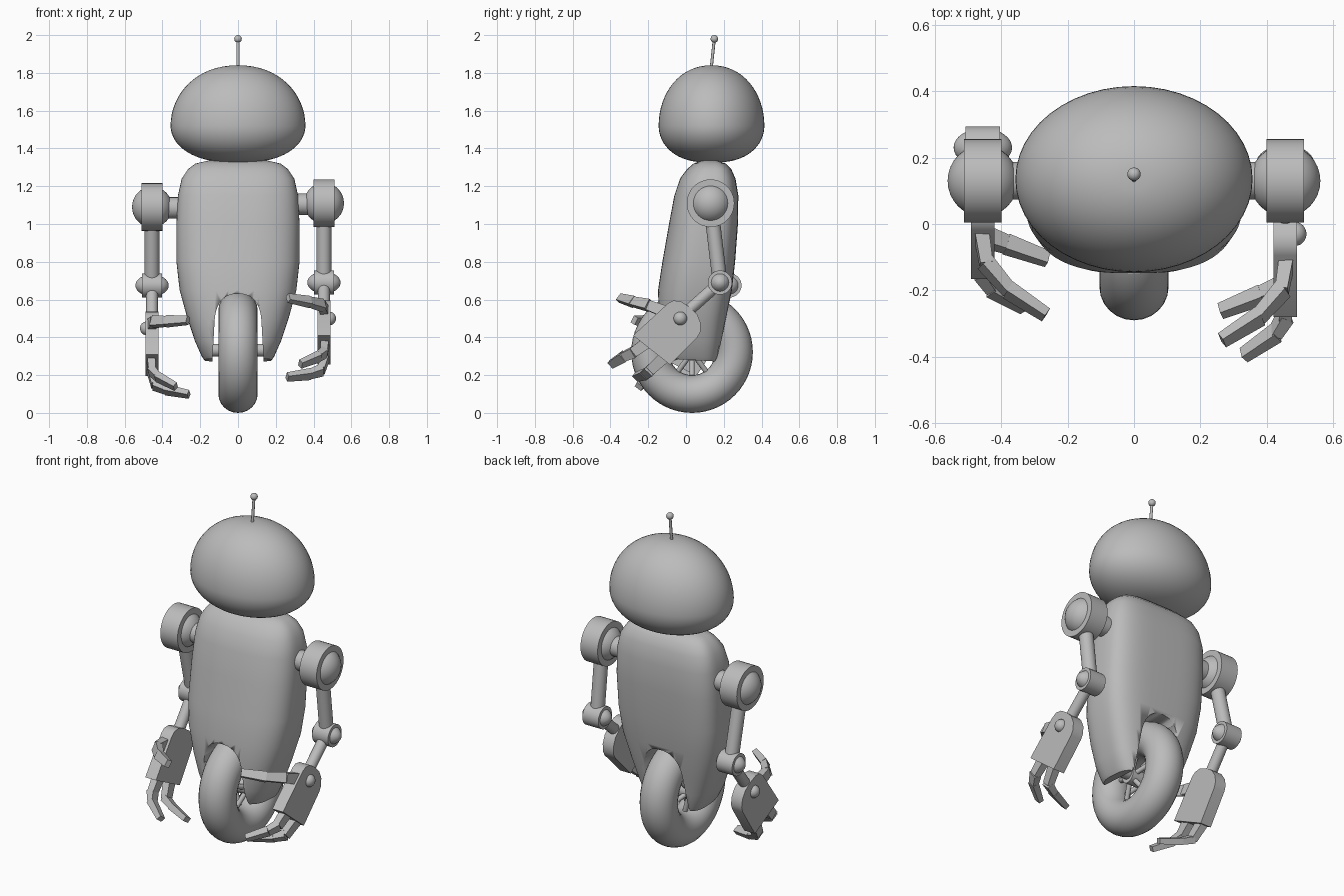
import bpy, bmesh, math
from math import sin, cos, pi
from mathutils import Vector, Matrix

if "Cube" in bpy.data.objects:
    bpy.data.objects.remove(bpy.data.objects["Cube"])

grey = bpy.data.materials.new("plain grey")
grey.diffuse_color = (0.5, 0.5, 0.5, 1)
grey.use_nodes = True
grey.node_tree.nodes["Principled BSDF"].inputs["Base Color"].default_value = grey.diffuse_color


def finish(name, bm, angle=35):
    bmesh.ops.recalc_face_normals(bm, faces=bm.faces)
    me = bpy.data.meshes.new(name)
    bm.to_mesh(me)
    bm.free()
    ob = bpy.data.objects.new(name, me)
    bpy.context.collection.objects.link(ob)
    me.materials.append(grey)
    bpy.ops.object.select_all(action='DESELECT')
    ob.select_set(True)
    bpy.context.view_layer.objects.active = ob
    bpy.ops.object.shade_smooth_by_angle(angle=math.radians(angle))
    return ob


def rod(bm, a, b, r, n=24):
    a, b = Vector(a), Vector(b)
    m = Matrix.Translation((a + b) / 2) @ (b - a).to_track_quat('Z', 'Y').to_matrix().to_4x4()
    bmesh.ops.create_cone(bm, cap_ends=True, segments=n, radius1=r, radius2=r,
                          depth=(b - a).length, matrix=m)


def ball(bm, c, size):
    m = Matrix.Translation(c) @ Matrix.Diagonal((*size, 1)) @ Matrix.Rotation(pi / 2, 4, 'Y')
    bmesh.ops.create_uvsphere(bm, u_segments=32, v_segments=16, radius=1, matrix=m)


def loft(bm, rings):
    rows = [[bm.verts.new(p) for p in ring] for ring in rings]
    n = len(rows[0])
    for lo, hi in zip(rows, rows[1:]):
        for i in range(n):
            bm.faces.new((lo[i], lo[(i + 1) % n], hi[(i + 1) % n], hi[i]))
    bm.faces.new(rows[0])
    bm.faces.new(rows[-1])


def spow(v, e):
    return math.copysign(abs(v) ** e, v)


# head: dome over a shallower, flattened bowl
bm = bmesh.new()
rings = []
for k in range(1, 32):
    t = -pi / 2 + pi * k / 32
    low = t < 0
    r = cos(t) ** (0.8 if low else 0.93)
    z = 1.52 + (0.195 if low else 0.32) * sin(t)
    rings.append([(0.357 * r * cos(a), 0.135 + 0.28 * r * sin(a), z)
                  for a in [2 * pi * i / 48 for i in range(48)]])
loft(bm, rings)
finish("head", bm, 50)

# antenna
bm = bmesh.new()
rod(bm, (0, 0.133, 1.82), (0, 0.15, 1.98), 0.008, 12)
ball(bm, (0, 0.15, 1.98), (0.02, 0.02, 0.02))
finish("antenna", bm)

# body: z, half width, front y, back y
sections = [(0.28, 0.178, -0.12, 0.172), (0.30, 0.192, -0.13, 0.178), (0.38, 0.228, -0.145, 0.193),
            (0.5, 0.268, -0.152, 0.215), (0.65, 0.309, -0.148, 0.243), (0.8, 0.326, -0.125, 0.26),
            (1.0, 0.326, -0.09, 0.275), (1.15, 0.318, -0.062, 0.277), (1.24, 0.298, -0.032, 0.262),
            (1.29, 0.265, 0.005, 0.24), (1.32, 0.225, 0.04, 0.21), (1.335, 0.16, 0.08, 0.17)]
bm = bmesh.new()
rings = []
for z, w, f, b in sections:
    ring = []
    for i in range(64):
        a = 2 * pi * i / 64
        e = 0.55 if sin(a) > 0 else 0.78
        y = (f + b) / 2 + (b - f) / 2 * spow(sin(a), e)
        tilt = -0.06 * (y - 0.03) if z < 0.35 else 0
        ring.append((w * spow(cos(a), e), y, z + tilt))
    rings.append(ring)
loft(bm, rings)
body = finish("body", bm, 40)

# arched wheel slot cut through the body
bm = bmesh.new()
arch = [(0.145, 0.1)] + [(0.125 * spow(cos(pi * i / 24), 0.8), 0.45 + 0.18 * sin(pi * i / 24) ** 0.8)
                         for i in range(1, 24)] + [(-0.145, 0.1)]
loft(bm, [[(x, y, z) for x, z in arch] for y in (-0.6, 0.6)])
cutter = finish("slot_cutter", bm)
cutter.hide_render = True
cutter.hide_set(True)
cut = body.modifiers.new("slot", 'BOOLEAN')
cut.operation = 'DIFFERENCE'
cut.object = cutter
bpy.context.view_layer.objects.active = body
bpy.ops.object.modifier_apply(modifier="slot")
bpy.data.objects.remove(cutter)

# tyre
WY, WZ = 0.032, 0.322
bm = bmesh.new()
ring_n, tube_n = 56, 24
grid = [[bm.verts.new((0.104 * cos(b), WY + (0.222 + 0.1 * sin(b)) * cos(a),
                       WZ + (0.222 + 0.1 * sin(b)) * sin(a)))
         for b in [2 * pi * j / tube_n for j in range(tube_n)]]
        for a in [2 * pi * i / ring_n for i in range(ring_n)]]
for i in range(ring_n):
    for j in range(tube_n):
        k, l = (i + 1) % ring_n, (j + 1) % tube_n
        bm.faces.new((grid[i][j], grid[k][j], grid[k][l], grid[i][l]))
finish("tyre", bm, 60)

# axle, hub and spokes
bm = bmesh.new()
rod(bm, (-0.17, WY, WZ + 0.01), (0.17, WY, WZ + 0.01), 0.034)
rod(bm, (-0.07, WY, WZ), (0.07, WY, WZ), 0.045)
for i in range(10):
    a = 2 * pi * i / 10 + pi / 2
    rod(bm, ((-1) ** i * 0.05, WY, WZ),
        ((-1) ** i * 0.01, WY + 0.15 * cos(a), WZ + 0.15 * sin(a)), 0.014, 12)
finish("axle_and_spokes", bm)

AX = 0.455
ELBOW = Vector((AX, 0.18, 0.69))
PALM = [(-0.28, 0.41), (-0.085, 0.255), (0.06, 0.40), (0.077, 0.43), (0.078, 0.475), (0.06, 0.52),
        (0.02, 0.56), (-0.025, 0.59), (-0.065, 0.595), (-0.095, 0.58)]
DIGITS = {
    "thumb": [(0.46, -0.11, 0.535), (0.445, -0.2, 0.57), (0.375, -0.28, 0.588), (0.265, -0.35, 0.608)],
    "front_finger": [(0.46, -0.21, 0.37), (0.455, -0.28, 0.32), (0.425, -0.33, 0.298), (0.33, -0.395, 0.258)],
    "back_finger": [(0.46, -0.12, 0.29), (0.44, -0.19, 0.225), (0.38, -0.215, 0.205), (0.26, -0.262, 0.19)]}


def digit(bm, path, side):
    # a chain of tapered boxes, widest across the given side direction
    for i, (a, b) in enumerate(zip(path, path[1:])):
        a, b = Vector(a), Vector(b)
        d = (b - a).normalized()
        u = (side - d * side.dot(d)).normalized()
        v = d.cross(u)
        rings = []
        for p, w in ((a - d * 0.005, 0.031 - 0.002 * i), (b, 0.027 - 0.003 * i)):
            rings.append([p + u * w * s + v * w * 0.7 * t
                          for s, t in ((1, 1), (-1, 1), (-1, -1), (1, -1))])
        loft(bm, rings)


def arm(label, sign, sho, elb, turn):
    mirror = Matrix.Diagonal((sign, 1, 1, 1))
    # forearm and hand swing about the elbow
    pose = mirror @ Matrix.Translation((AX, *elb)) @ Matrix.Rotation(turn, 4, 'X') @ Matrix.Translation(-ELBOW)

    def done(name, bm, m, angle=35):
        bmesh.ops.transform(bm, matrix=m, verts=bm.verts)
        finish(label + "_" + name, bm, angle)

    y, z = sho
    bm = bmesh.new()
    rod(bm, (0.26, y, z - 0.005), (AX, y, z - 0.005), 0.057)
    rod(bm, (AX - 0.056, y, z), (AX + 0.056, y, z), 0.126, 40)
    ball(bm, (AX, y, z), (0.106, 0.108, 0.108))
    done("shoulder", bm, mirror)
    bm = bmesh.new()
    rod(bm, (AX, y, z), (AX, *elb), 0.039)
    done("upper_arm", bm, mirror)
    bm = bmesh.new()
    rod(bm, (AX - 0.052, *elb), (AX + 0.052, *elb), 0.064, 32)
    ball(bm, (AX, *elb), (0.088, 0.058, 0.058))
    done("elbow", bm, mirror)
    bm = bmesh.new()
    rod(bm, ELBOW, (AX, 0.0, 0.53), 0.031)
    done("forearm", bm, pose)
    bm = bmesh.new()
    loft(bm, [[(x, a, b) for a, b in PALM] for x in (AX - 0.035, AX + 0.035)])
    done("palm", bm, pose)
    bm = bmesh.new()
    ball(bm, (AX + 0.03, -0.03, 0.5), (0.034, 0.036, 0.036))
    done("wrist_knob", bm, pose)
    for name, path in DIGITS.items():
        bm = bmesh.new()
        digit(bm, path, Vector((0, 0.7, 0.7)) if name == "thumb" else Vector((0, 0.75, -0.66)))
        done(name, bm, pose, 20)


arm("right", 1, (0.13, 1.11), (0.18, 0.69), 0)
arm("left", -1, (0.13, 1.09), (0.23, 0.675), math.radians(11.3))
